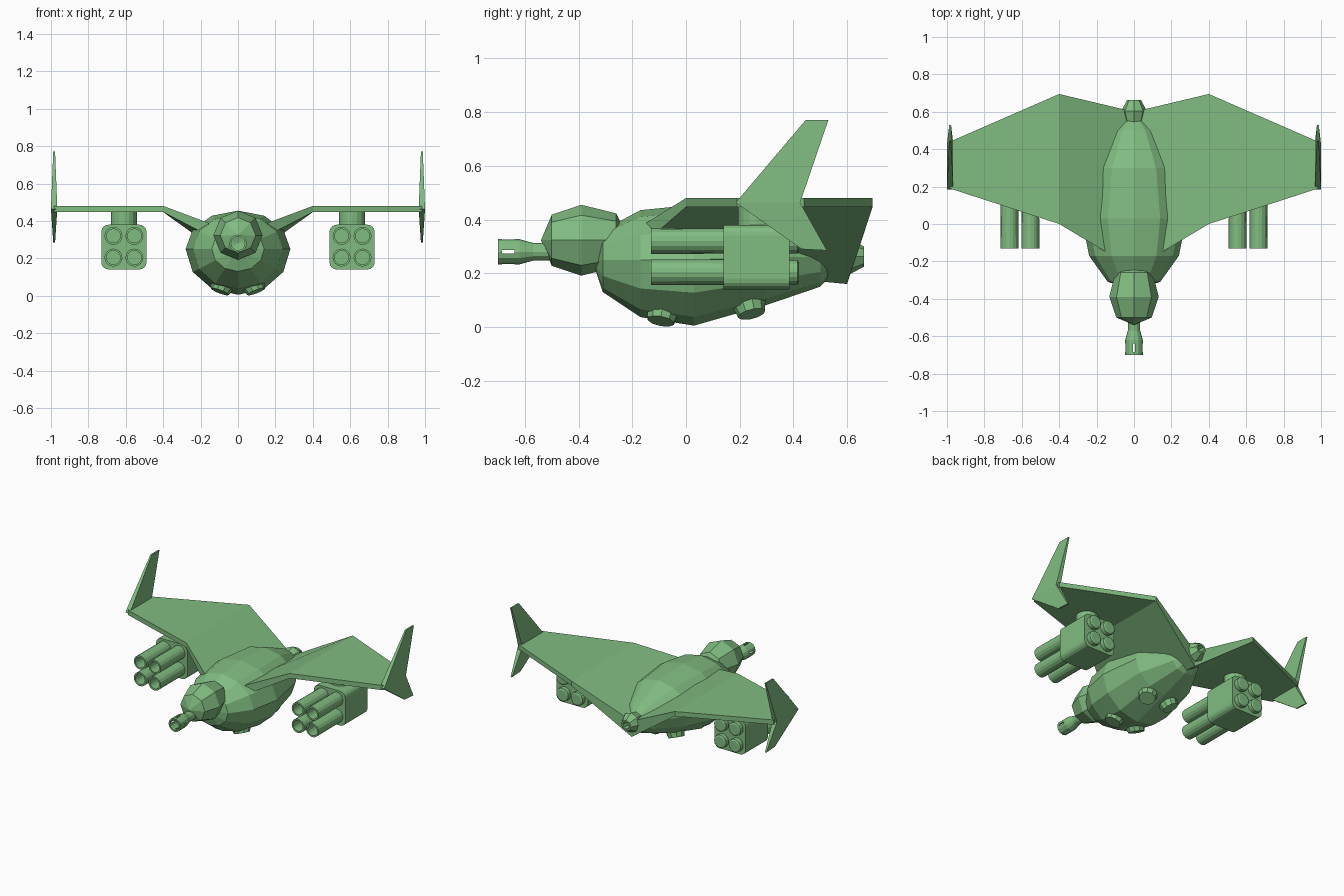
import bpy, bmesh, math
from mathutils import Vector

if "Cube" in bpy.data.objects:
    bpy.data.objects.remove(bpy.data.objects["Cube"])

green = bpy.data.materials.new("hull_green")
green.diffuse_color = (0.22, 0.50, 0.22, 1)
green.use_nodes = True
green.node_tree.nodes["Principled BSDF"].inputs["Base Color"].default_value = green.diffuse_color


def finish(name, bm, mirror=False):
    """Turn a bmesh into an object, optionally mirrored across x = 0."""
    bmesh.ops.recalc_face_normals(bm, faces=bm.faces)
    me = bpy.data.meshes.new(name)
    bm.to_mesh(me)
    bm.free()
    me.materials.append(green)
    ob = bpy.data.objects.new(name, me)
    bpy.context.collection.objects.link(ob)
    if mirror:
        ob.modifiers.new("mirror", 'MIRROR')
    return ob


def bridge(bm, rings):
    """Skin neighbouring rings; a ring of one vertex is a pole."""
    for a, b in zip(rings, rings[1:]):
        n = max(len(a), len(b))
        for i in range(n):
            j = (i + 1) % n
            if len(a) == 1:
                bm.faces.new((a[0], b[i], b[j]))
            elif len(b) == 1:
                bm.faces.new((a[i], a[j], b[0]))
            else:
                bm.faces.new((a[i], a[j], b[j], b[i]))
    for r in (rings[0], rings[-1]):
        if len(r) > 2:
            bm.faces.new(r)


def loft(bm, sections, n, x=0.0):
    """Rings along y: (y, half width, centre z, height up, height down)."""
    rings = []
    for y, w, z, up, down in sections:
        if w == 0:
            rings.append([bm.verts.new((x, y, z))])
            continue
        ring = []
        for i in range(n):
            a = 2 * math.pi * i / n
            s = math.sin(a)
            ring.append(bm.verts.new((x + w * math.cos(a), y, z + s * (up if s > 0 else down))))
        rings.append(ring)
    bridge(bm, rings)


def lathe(bm, profile, n, x, z):
    """Round part along y from (y, radius) points."""
    loft(bm, [(y, r, z, r, r) for y, r in profile], n, x)


def slabs(bm, sections):
    rings = [[bm.verts.new(p) for p in s] for s in sections]
    bridge(bm, rings)


# Faceted hull
bm = bmesh.new()
loft(bm, [(-0.35, 0, 0.25, 0, 0),
          (-0.31, 0.14, 0.25, 0.11, 0.12),
          (-0.17, 0.24, 0.25, 0.185, 0.213),
          (0.03, 0.28, 0.25, 0.205, 0.245),
          (0.30, 0.235, 0.26, 0.18, 0.178),
          (0.50, 0.12, 0.26, 0.10, 0.11),
          (0.60, 0, 0.26, 0, 0)], 12)
finish("hull", bm)

# Cockpit ball at the nose
bm = bmesh.new()
lathe(bm, [(-0.54, 0), (-0.50, 0.095), (-0.39, 0.132), (-0.26, 0.10), (-0.21, 0)], 8, 0, 0.323)
finish("cockpit", bm)

# Nose gun with a slotted hollow muzzle
bm = bmesh.new()
lathe(bm, [(-0.46, 0.033), (-0.57, 0.033), (-0.62, 0.047), (-0.70, 0.047),
           (-0.70, 0.037), (-0.63, 0.037), (-0.62, 0)], 12, 0, 0.28)
gun = finish("nose_gun", bm)
for i, size in enumerate([(0.2, 0.045, 0.013), (0.013, 0.045, 0.2)]):
    bm = bmesh.new()
    bmesh.ops.create_cube(bm, size=1)
    bmesh.ops.scale(bm, vec=size, verts=bm.verts)
    bmesh.ops.translate(bm, vec=(0, -0.662, 0.28), verts=bm.verts)
    cutter = finish(f"slot_cutter_{i + 1}", bm)
    cutter.hide_render = True
    cutter.hide_viewport = True
    cutter.display_type = 'WIRE'
    cut = gun.modifiers.new("slot", 'BOOLEAN')
    cut.operation = 'DIFFERENCE'
    cut.solver = 'EXACT'
    cut.object = cutter

# Tail nozzle
bm = bmesh.new()
lathe(bm, [(0.54, 0.05), (0.605, 0.068), (0.662, 0.038), (0.662, 0.026), (0.62, 0.026)], 8, 0, 0.262)
finish("tail_nozzle", bm)

# Gull wings: centre, kink and tip sections (leading/trailing, top/bottom)
bm = bmesh.new()
slabs(bm, [[(0, -0.24, 0.33), (0, 0.60, 0.27), (0, 0.60, 0.16), (0, -0.24, 0.24)],
           [(0.4, 0.0, 0.48), (0.4, 0.695, 0.48), (0.4, 0.695, 0.447), (0.4, 0.0, 0.447)],
           [(0.985, 0.19, 0.48), (0.985, 0.44, 0.48), (0.985, 0.44, 0.447), (0.985, 0.19, 0.447)]])
bmesh.ops.delete(bm, geom=[f for f in bm.faces if all(v.co.x == 0 for v in f.verts)],
                 context='FACES_ONLY')
finish("wings", bm, True)

# Wing tip fins, thick at the wing and thin at both ends
bm = bmesh.new()


def fin_section(y0, y1, z0, z1, t):
    x = 0.983
    return [(x - t, y0, z0), (x + t, y0, z0), (x + t, y1, z1), (x - t, y1, z1)]


slabs(bm, [fin_section(0.43, 0.525, 0.29, 0.285, 0.005),
           fin_section(0.185, 0.425, 0.463, 0.463, 0.017),
           fin_section(0.445, 0.53, 0.77, 0.77, 0.005)])
finish("tip_fins", bm, True)

# Launcher pod bodies with rounded long edges
bm = bmesh.new()
bmesh.ops.create_cube(bm, size=1)
bmesh.ops.scale(bm, vec=(0.242, 0.245, 0.24), verts=bm.verts)
bmesh.ops.translate(bm, vec=(0.61, 0.263, 0.26), verts=bm.verts)
long_edges = [e for e in bm.edges if abs(e.verts[0].co.y - e.verts[1].co.y) > 0.1]
bmesh.ops.bevel(bm, geom=long_edges, offset=0.04, segments=4, profile=0.5, affect='EDGES')
finish("launcher_pods", bm, True)

# Four hollow launch tubes per pod
bm = bmesh.new()
for dx in (-0.056, 0.056):
    for dz in (-0.058, 0.058):
        lathe(bm, [(0.42, 0.036), (0.415, 0.046), (-0.13, 0.048), (-0.13, 0.037),
                   (0.10, 0.037)], 16, 0.61 + dx, 0.262 + dz)
finish("launch_tubes", bm, True)

# Round pylons between pods and wings
bm = bmesh.new()
bmesh.ops.create_cone(bm, cap_ends=True, segments=16, radius1=0.07, radius2=0.07, depth=0.1)
bmesh.ops.translate(bm, vec=(0.61, 0.263, 0.41), verts=bm.verts)
finish("pylons", bm, True)

# Belly lift discs, tilted to follow the hull
bm = bmesh.new()
for centre, normal in (((0.09, -0.09, 0.04), (0.38, -0.2, -1)),
                       ((0.09, 0.24, 0.066), (0.38, 0.25, -1))):
    turn = Vector((0, 0, 1)).rotation_difference(Vector(normal)).to_matrix()
    made = bmesh.ops.create_cone(bm, cap_ends=True, segments=10, radius1=0.062,
                                 radius2=0.052, depth=0.04)["verts"]
    bmesh.ops.rotate(bm, cent=(0, 0, 0), matrix=turn, verts=made)
    bmesh.ops.translate(bm, vec=centre, verts=made)
finish("belly_discs", bm, True)
